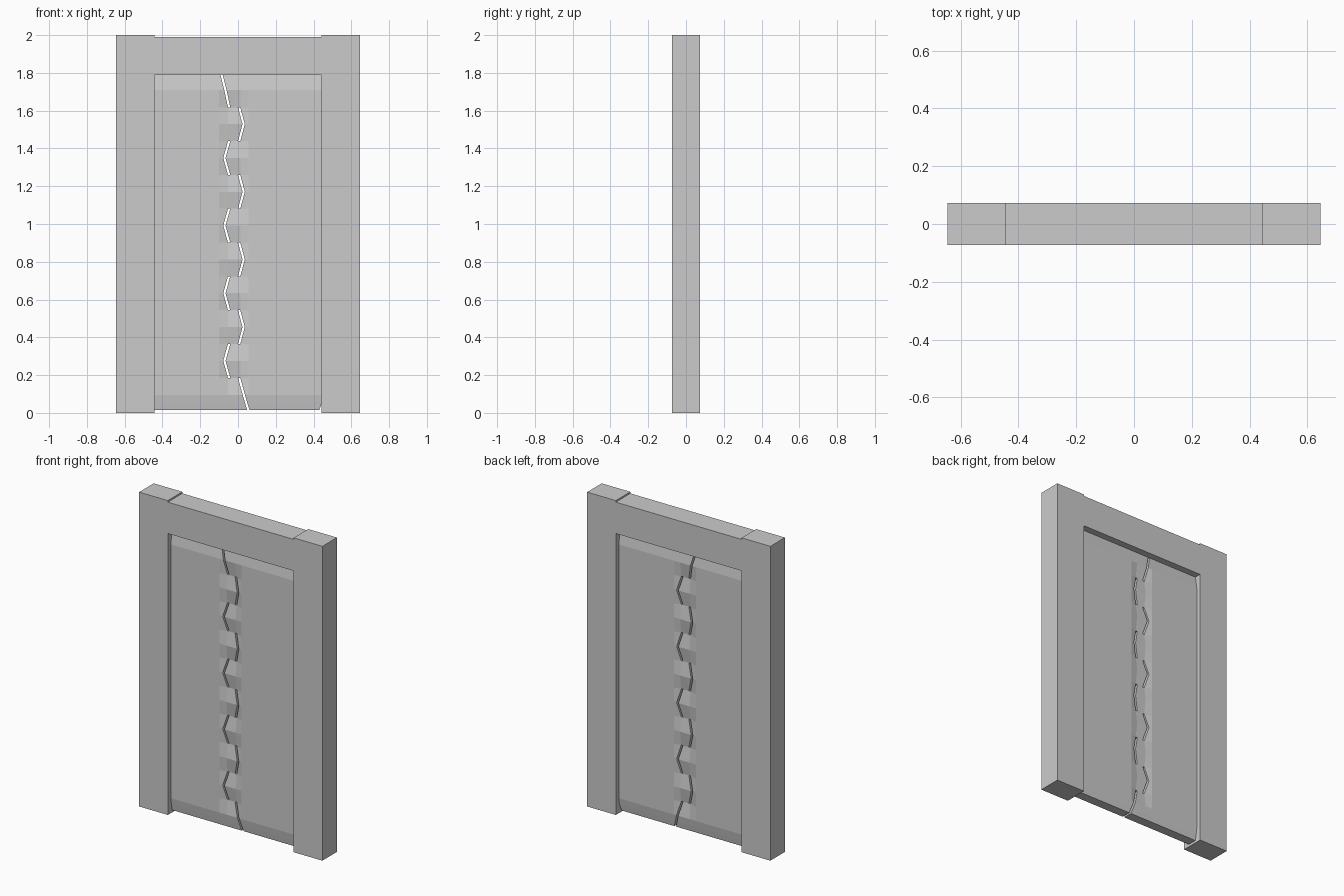
import bpy, bmesh

if "Cube" in bpy.data.objects:
    bpy.data.objects.remove(bpy.data.objects["Cube"])

HALF_W, OPEN, DEPTH = 0.645, 0.443, 0.073
TOP, BOTTOM = 1.79, 0.015
FULL, THIN = 0.043, 0.030      # half thickness of a door leaf
GAP = 0.006                    # half width of the seam
PITCH = 0.179


def box(name, x0, x1, z0, z1, d):
    bm = bmesh.new()
    bmesh.ops.create_cube(bm, size=1)
    for v in bm.verts:
        v.co = ((x0 + x1) / 2 + v.co.x * (x1 - x0), v.co.y * 2 * d,
                (z0 + z1) / 2 + v.co.z * (z1 - z0))
    finish(name, bm)


def finish(name, bm):
    bmesh.ops.remove_doubles(bm, verts=bm.verts, dist=0.0004)
    bmesh.ops.recalc_face_normals(bm, faces=bm.faces)
    me = bpy.data.meshes.new(name)
    bm.to_mesh(me)
    bm.free()
    bpy.context.collection.objects.link(bpy.data.objects.new(name, me))


# Seam: segments of (z, seam x, edge half thickness, face half thickness)
LEFT, RIGHT = -0.047, 0.006
segments = [[(TOP, -0.087, THIN, THIN), (1.71, -0.067, FULL, FULL),
             (1.618, LEFT, THIN, FULL)]]
for k in range(8):
    z = 1.618 - k * PITCH
    near, tip = (RIGHT, 0.030) if k % 2 == 0 else (LEFT, -0.072)
    segments.append([(z, near, THIN, FULL), (z - PITCH / 2, tip, FULL, FULL),
                     (z - PITCH, near, THIN, FULL)])
segments.append([(1.618 - 8 * PITCH, RIGHT, THIN, FULL), (0.095, 0.031, FULL, FULL),
                 (0.05, 0.044, 0.036, 0.036), (BOTTOM, 0.055, THIN, THIN)])


def leaf(name, s):
    """One door leaf; s is -1 for the left and 1 for the right."""
    bm = bmesh.new()
    base = -0.100 if s < 0 else 0.055
    root = (LEFT if s < 0 else RIGHT) + s * GAP

    def face(pts):
        bm.faces.new([bm.verts.new(p) for p in pts])

    def wall(a, b):
        face([(a[0], -a[1], a[2]), (b[0], -b[1], b[2]),
              (b[0], b[1], b[2]), (a[0], a[1], a[2])])

    for i, seg in enumerate(segments):
        tooth = (i % 2 == 1) == (s < 0)
        grid = []
        for z, gx, he, hf in seg:
            edge = gx + s * GAP
            b = min(base, edge - 0.004) if s < 0 else max(base, edge + 0.004)
            outer = s * OPEN
            if s > 0 and z == BOTTOM:      # clipped lower corner
                outer -= 0.013
            row = [(outer, hf, z), (b, hf, z)]
            if tooth:
                row.append((root, he, z))
            grid.append(row + [(edge, he, z)])
        for up, low in zip(grid, grid[1:]):
            for a, b, c, d in zip(up, up[1:], low[1:], low):
                for y in (-1, 1):
                    face([(p[0], y * p[1], p[2]) for p in (a, b, c, d)])
            wall(up[0], low[0])
            wall(up[-1], low[-1])
        # horizontal walls: outer ends and the flanks of each tooth
        for row, is_end in ((grid[0], i == 0), (grid[-1], i == len(segments) - 1)):
            if is_end:
                for a, b in zip(row, row[1:]):
                    wall(a, b)
            elif tooth:
                wall(row[2], row[3])
    finish(name, bm)


# Frame
box("left_post", -HALF_W, -OPEN, 0, 2, DEPTH)
box("right_post", OPEN, HALF_W, 0, 2, DEPTH)
box("lintel", -OPEN, OPEN, TOP, 1.99, DEPTH)

# Interlocking door leaves
leaf("left_door_leaf", -1)
leaf("right_door_leaf", 1)
